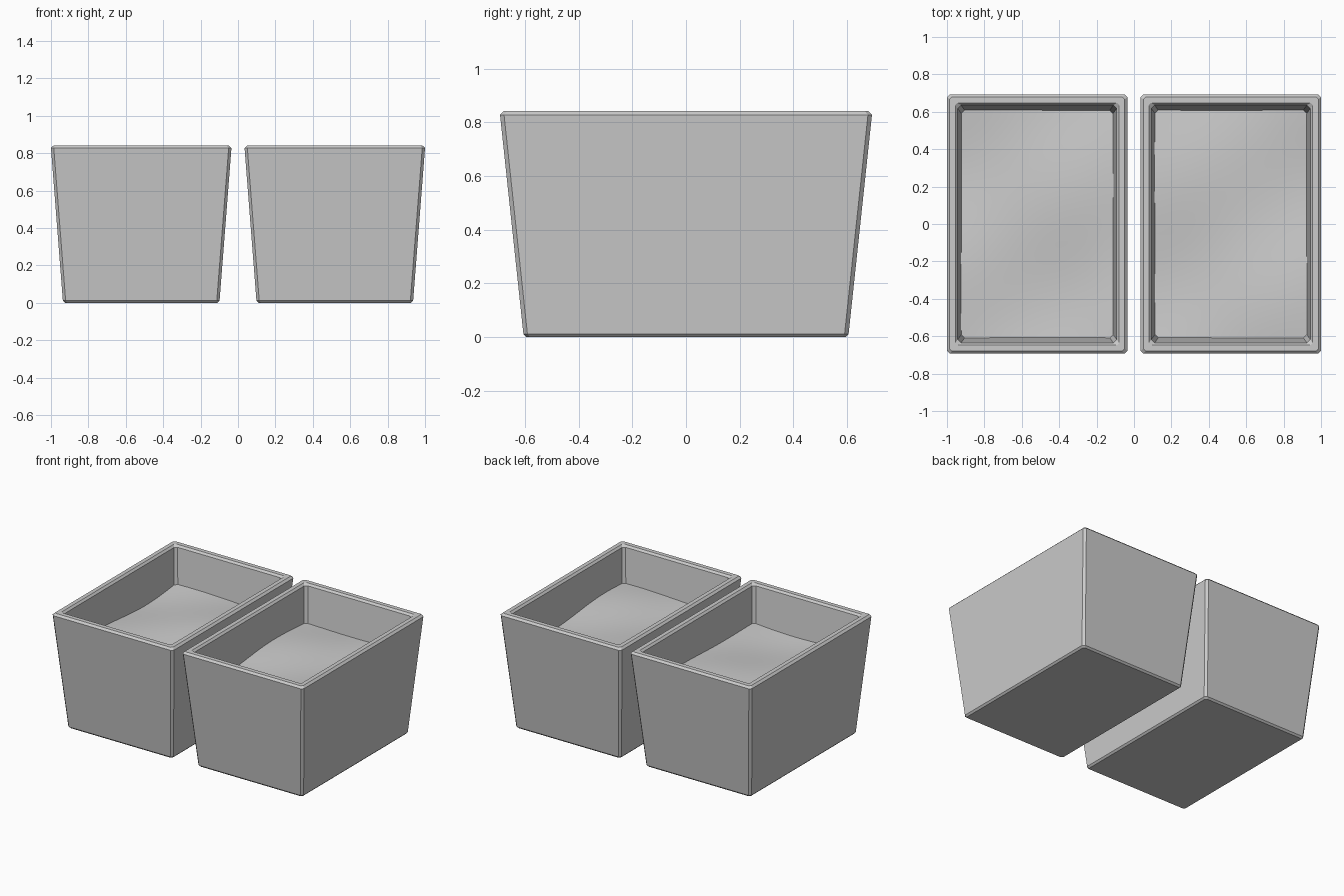
import bpy, bmesh, math

if "Cube" in bpy.data.objects:
    bpy.data.objects.remove(bpy.data.objects["Cube"])

CX = 0.5175  # offset of each planter from the centre

# Ring profile from outer bottom, up over the rim, down to the inner floor:
# (half width, half depth, height, corner chamfer)
PROFILE = [
    (0.407, 0.594, 0.000, 0.012),
    (0.419, 0.606, 0.012, 0.015),
    (0.4825, 0.693, 0.828, 0.015),
    (0.468, 0.679, 0.842, 0.012),
    (0.438, 0.648, 0.842, 0.012),
    (0.425, 0.635, 0.828, 0.018),
    (0.367, 0.555, 0.060, 0.018),
]


def finish(name, bm):
    bmesh.ops.recalc_face_normals(bm, faces=bm.faces)
    mesh = bpy.data.meshes.new(name)
    bm.to_mesh(mesh)
    bm.free()
    ob = bpy.data.objects.new(name, mesh)
    bpy.context.collection.objects.link(ob)
    return ob


def ring(bm, hx, hy, z, c):
    pts = [(hx, hy - c), (hx - c, hy), (c - hx, hy), (-hx, hy - c),
           (-hx, c - hy), (c - hx, -hy), (hx - c, -hy), (hx, c - hy)]
    return [bm.verts.new((x, y, z)) for x, y in pts]


def make_pot(name, x):
    bm = bmesh.new()
    rings = [ring(bm, *p) for p in PROFILE]
    for a, b in zip(rings, rings[1:]):
        for i in range(8):
            j = (i + 1) % 8
            bm.faces.new((a[i], a[j], b[j], b[i]))
    bm.faces.new(rings[0][::-1])
    bm.faces.new(rings[-1])
    finish(name, bm).location.x = x


def make_soil(name, x, phase):
    # Gently uneven soil, its edge tucked just inside the walls
    bm = bmesh.new()
    bmesh.ops.create_grid(bm, x_segments=16, y_segments=24, size=1)
    for v in bm.verts:
        px, py = v.co.x * 0.413, v.co.y * 0.615
        wave = (0.012 * math.sin(5 * px + 4 * py + phase)
                + 0.010 * math.cos(6 * py - 4 * px + 2 * phase))
        v.co = (px, py, 0.572 + wave)
    for f in bm.faces:
        f.smooth = True
    finish(name, bm).location.x = x


# Two matching planters, each filled with soil
for side, sign in (("left", -1), ("right", 1)):
    make_pot(side + "_planter", sign * CX)
    make_soil(side + "_soil", sign * CX, 0.8 + sign)
